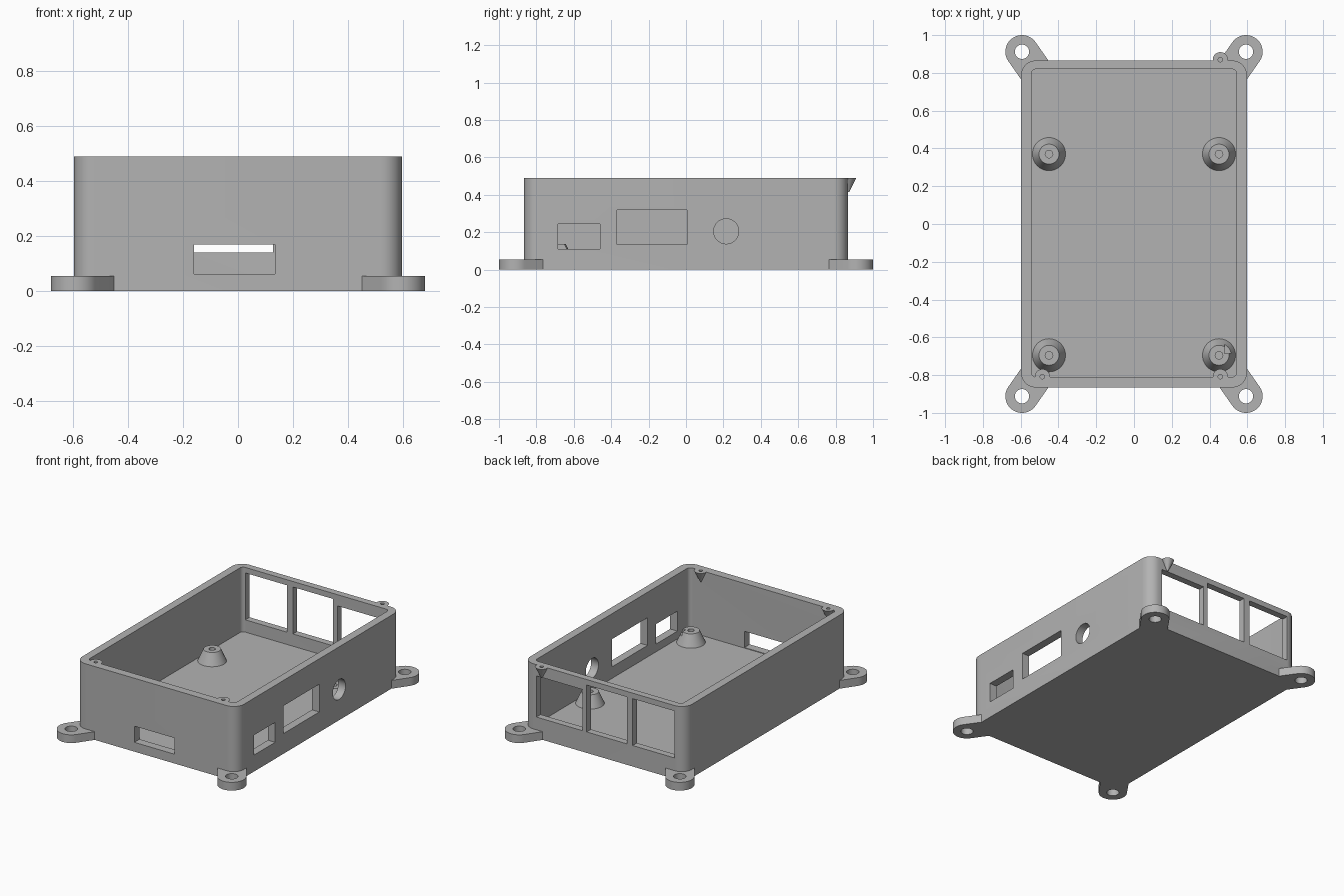
import bpy
import bmesh
from math import cos, sin, pi, radians
from mathutils import Matrix, Vector

cube = bpy.data.objects.get("Cube")
if cube:
    bpy.data.objects.remove(cube, do_unlink=True)

grey = bpy.data.materials.new("matte grey plastic")
grey.use_nodes = True
color = (0.45, 0.45, 0.45, 1)
grey.diffuse_color = color
grey.node_tree.nodes["Principled BSDF"].inputs["Base Color"].default_value = color

HX, HY, TOP = 0.597, 0.865, 0.49
FLOOR = 0.058


def finish(name, bm):
    bmesh.ops.recalc_face_normals(bm, faces=bm.faces)
    mesh = bpy.data.meshes.new(name)
    bm.to_mesh(mesh)
    bm.free()
    mesh.materials.append(grey)
    obj = bpy.data.objects.new(name, mesh)
    bpy.context.collection.objects.link(obj)
    return obj


def prism(name, outline, z0, z1):
    bm = bmesh.new()
    face = bm.faces.new([bm.verts.new((x, y, z0)) for x, y in outline])
    out = bmesh.ops.extrude_face_region(bm, geom=[face])
    moved = [v for v in out["geom"] if isinstance(v, bmesh.types.BMVert)]
    bmesh.ops.translate(bm, verts=moved, vec=(0, 0, z1 - z0))
    return finish(name, bm)


def arc(cx, cy, r, start, end, steps):
    return [(cx + r * cos(start + (end - start) * i / steps),
             cy + r * sin(start + (end - start) * i / steps))
            for i in range(steps + 1)]


def rounded_rect(x0, x1, y0, y1, r):
    corners = [(x1 - r, y1 - r), (x0 + r, y1 - r), (x0 + r, y0 + r), (x1 - r, y0 + r)]
    points = []
    for i, (cx, cy) in enumerate(corners):
        points += arc(cx, cy, r, i * pi / 2, (i + 1) * pi / 2, 10)
    return points


def block(name, x0, x1, y0, y1, z0, z1):
    return prism(name, [(x0, y0), (x1, y0), (x1, y1), (x0, y1)], z0, z1)


def cone(name, x, y, z0, z1, r0, r1, sides=48):
    bm = bmesh.new()
    bmesh.ops.create_cone(bm, cap_ends=True, segments=sides, radius1=r0, radius2=r1,
                          depth=z1 - z0,
                          matrix=Matrix.Translation((x, y, (z0 + z1) / 2)))
    return finish(name, bm)


def combine(target, tool, operation="DIFFERENCE"):
    mod = target.modifiers.new("combine", "BOOLEAN")
    mod.operation = operation
    mod.solver = "EXACT"
    mod.object = tool
    bpy.context.view_layer.objects.active = target
    bpy.ops.object.modifier_apply(modifier=mod.name)
    bpy.data.objects.remove(tool, do_unlink=True)


def smooth(obj):
    bpy.ops.object.select_all(action="DESELECT")
    obj.select_set(True)
    bpy.context.view_layer.objects.active = obj
    bpy.ops.object.shade_smooth_by_angle(angle=radians(30))


# Hollow tray with rounded corners
case = prism("case_shell", rounded_rect(-HX, HX, -HY, HY, 0.075), 0, TOP)
combine(case, prism("cavity", rounded_rect(-0.543, 0.543, -0.81, 0.82, 0.025), FLOOR, 0.6))

# Tapered screw lugs on the rim, with pilot holes
lugs = [(-0.485, -0.808), (0.457, -0.808), (0.457, 0.87)]
for x, y in lugs:
    combine(case, cone("lug", x, y, 0.415, TOP, 0.003, 0.04), "UNION")
for x, y in lugs:
    combine(case, cone("pilot", x, y, 0.44, 0.55, 0.012, 0.012, 24))

# Back windows
for x0, x1, top in [(-0.52, -0.212, 0.453), (-0.168, 0.128, 0.453), (0.16, 0.5, 0.415)]:
    combine(case, block("window", x0, x1, 0.75, 0.95, 0.14, top))

# Front slot
combine(case, block("slot", -0.16, 0.135, -0.95, -0.75, 0.062, 0.17))

# Side openings
combine(case, block("port", 0.48, 0.7, -0.685, -0.46, 0.11, 0.243))
combine(case, block("port", 0.48, 0.7, -0.37, 0.005, 0.135, 0.32))
round_port = cone("round_port", 0, 0, -0.1, 0.1, 0.067, 0.067)
round_port.data.transform(Matrix.Translation((0.6, 0.215, 0.205)) @ Matrix.Rotation(pi / 2, 4, "Y"))
combine(case, round_port)
smooth(case)

# Board standoffs
for side, x in [("right", -0.45), ("left", 0.45)]:
    for end, y in [("front", -0.695), ("back", 0.37)]:
        post = cone(f"standoff_{end}_{side}", x, y, FLOOR - 0.01, 0.137, 0.092, 0.053)
        combine(post, cone("pilot", x, y, FLOOR + 0.002, 0.2, 0.02, 0.02, 24))
        if x > 0 and y < 0:
            # Corner of this post is cleared by the nearby port
            combine(post, block("clearance", 0.48, 0.7, -0.685, -0.46, 0.11, 0.243))
        smooth(post)

# Mounting feet, angled out of each corner
slope = radians(55)
inward = Vector((-cos(slope), -sin(slope))) * 0.2
for side, sx in [("right", -1), ("left", 1)]:
    for end, sy in [("front", -1), ("back", 1)]:
        rim = arc(0.593, 0.912, 0.088, slope - pi / 2, slope + pi / 2, 24)
        rim += [(rim[-1][0] + inward.x, rim[-1][1] + inward.y),
                (rim[0][0] + inward.x, rim[0][1] + inward.y)]
        foot = prism(f"foot_{end}_{side}", [(sx * x, sy * y) for x, y in rim], 0, 0.055)
        combine(foot, cone("screw_hole", sx * 0.593, sy * 0.912, -0.1, 0.2, 0.038, 0.038))
        smooth(foot)
